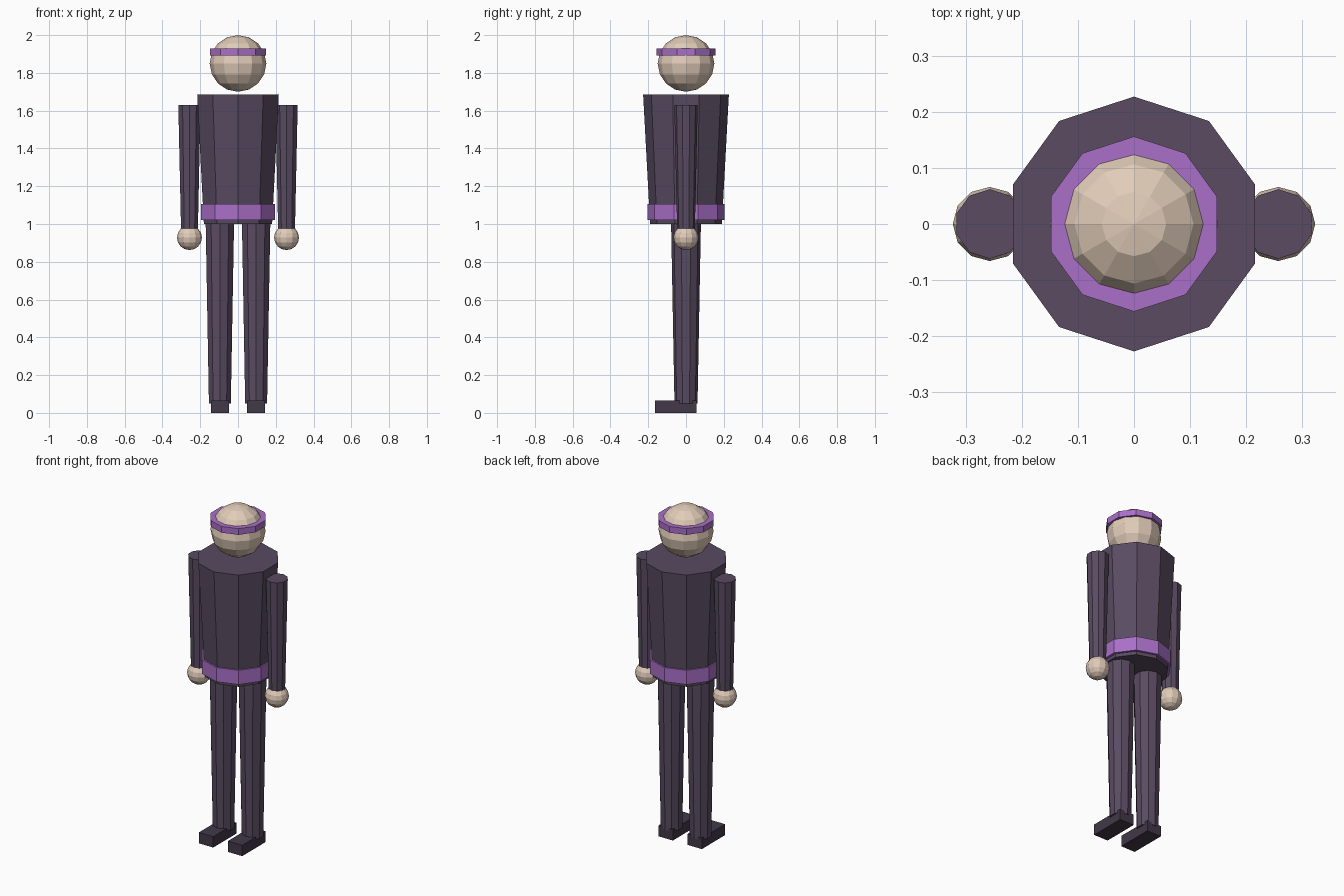
import bpy

if "Cube" in bpy.data.objects:
    bpy.data.objects.remove(bpy.data.objects["Cube"])


def material(name, rgb):
    m = bpy.data.materials.new(name)
    m.diffuse_color = (*rgb, 1)
    m.use_nodes = True
    m.node_tree.nodes["Principled BSDF"].inputs["Base Color"].default_value = m.diffuse_color
    return m


SUIT = material("dark_cloth", (0.10, 0.07, 0.12))
SASH = material("purple_cloth", (0.40, 0.16, 0.58))
SKIN = material("skin", (0.75, 0.60, 0.48))
SHOE = material("shoe", (0.055, 0.04, 0.065))


def finish(name, mat):
    ob = bpy.context.object
    ob.name = name
    ob.data.materials.append(mat)
    return ob


def taper(name, x, z0, z1, r0, r1, mat):
    """Ten-sided tapered column from z0 to z1."""
    bpy.ops.mesh.primitive_cone_add(vertices=10, radius1=r0, radius2=r1,
                                    depth=z1 - z0, location=(x, 0, (z0 + z1) / 2))
    return finish(name, mat)


def ball(name, x, z, r):
    bpy.ops.mesh.primitive_uv_sphere_add(segments=12, ring_count=8, radius=r,
                                         location=(x, 0, z))
    return finish(name, SKIN)


# Body and belt
taper("torso", 0, 1.0, 1.685, 0.19, 0.227, SUIT)
taper("belt", 0, 1.02, 1.105, 0.205, 0.205, SASH)

# Head and headband
ball("head", 0, 1.85, 0.15)
taper("headband", 0, 1.893, 1.93, 0.156, 0.156, SASH)

# Limbs, both sides
for side, s in (("left", 1), ("right", -1)):
    taper(side + "_arm", s * 0.257, 0.975, 1.63, 0.047, 0.062, SUIT)
    ball(side + "_hand", s * 0.257, 0.928, 0.066)
    taper(side + "_leg", s * 0.096, 0.05, 1.005, 0.061, 0.079, SUIT)
    bpy.ops.mesh.primitive_cube_add(size=1, location=(s * 0.096, -0.055, 0.0325))
    foot = finish(side + "_foot", SHOE)
    foot.scale = (0.095, 0.22, 0.065)
